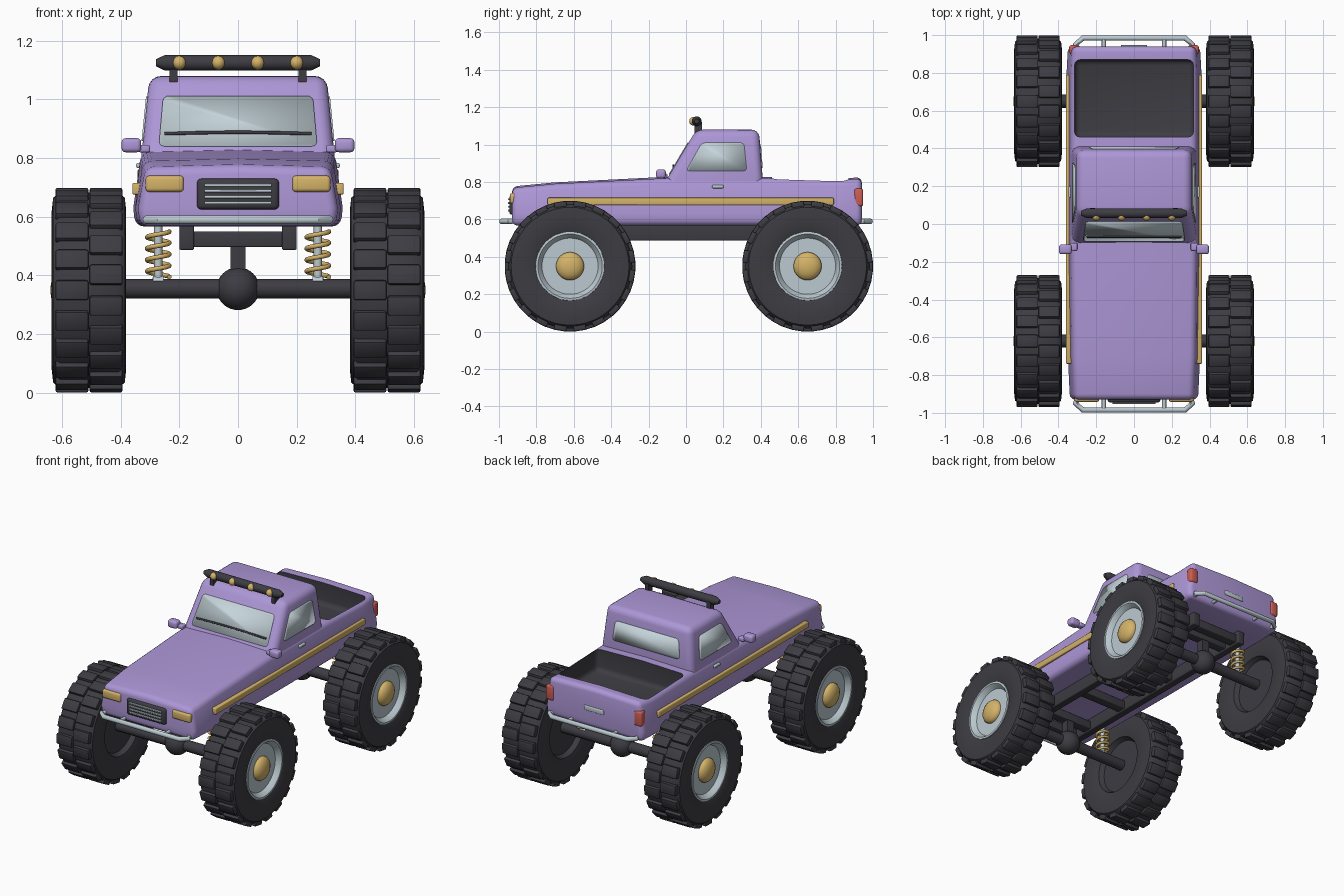
import bpy, bmesh, math
from mathutils import Matrix, Vector

if "Cube" in bpy.data.objects:
    bpy.data.objects.remove(bpy.data.objects["Cube"])


def material(name, *rgb):
    m = bpy.data.materials.new(name)
    m.use_nodes = True
    m.diffuse_color = (*rgb, 1)
    m.node_tree.nodes["Principled BSDF"].inputs["Base Color"].default_value = (*rgb, 1)
    return m


PURPLE = material("purple paint", .42, .31, .68)
DARK = material("dark rubber", .045, .045, .055)
GOLD = material("gold", .66, .45, .14)
CHROME = material("pale metal", .50, .59, .63)
GLASS = material("pale glass", .56, .66, .70)
RED = material("red lamp", .60, .11, .09)


def smooth(ob, angle=40):
    bpy.ops.object.select_all(action="DESELECT")
    ob.select_set(True)
    bpy.context.view_layer.objects.active = ob
    bpy.ops.object.shade_smooth_by_angle(angle=math.radians(angle))


def finish(name, bm, mat, bevel=0, segments=3):
    bmesh.ops.recalc_face_normals(bm, faces=bm.faces)
    if bevel:
        sharp = [e for e in bm.edges if e.calc_face_angle(0) > .5]
        bmesh.ops.bevel(bm, geom=sharp, offset=bevel, segments=segments, profile=.5,
                        affect="EDGES", clamp_overlap=True)
    mesh = bpy.data.meshes.new(name)
    bm.to_mesh(mesh)
    bm.free()
    ob = bpy.data.objects.new(name, mesh)
    bpy.context.collection.objects.link(ob)
    mesh.materials.append(mat)
    smooth(ob)
    return ob


def box(name, xs, ys, zs, mat, bevel=0):
    bm = bmesh.new()
    spans = (xs, ys, zs)
    size = Matrix.Diagonal([abs(b - a) for a, b in spans] + [1])
    centre = Matrix.Translation([(a + b) / 2 for a, b in spans])
    bmesh.ops.create_cube(bm, size=1, matrix=centre @ size)
    return finish(name, bm, mat, bevel)


def loft(name, rings, mat, bevel):
    bm = bmesh.new()
    loops = [[bm.verts.new(p) for p in ring] for ring in rings]
    n = len(loops[0])
    for a, b in zip(loops, loops[1:]):
        for i in range(n):
            j = (i + 1) % n
            bm.faces.new((a[i], a[j], b[j], b[i]))
    bm.faces.new(loops[0])
    bm.faces.new(loops[-1])
    return finish(name, bm, mat, bevel, 4)


def lathe(name, profile, mat, centre, side=1):
    # profile of (radius, x) turned about the x axis
    bm = bmesh.new()
    vs = [bm.verts.new((x * side, 0, r)) for r, x in profile]
    es = [bm.edges.new(p) for p in zip(vs, vs[1:])]
    bmesh.ops.spin(bm, geom=vs + es, cent=(0, 0, 0), axis=(1, 0, 0),
                   angle=math.tau, steps=48)
    bmesh.ops.remove_doubles(bm, verts=bm.verts, dist=1e-4)
    bmesh.ops.translate(bm, verts=bm.verts, vec=centre)
    return finish(name, bm, mat)


def plate(name, corners, mat, radius=.02):
    bm = bmesh.new()
    vs = [bm.verts.new(c) for c in corners]
    bm.faces.new(vs)
    bmesh.ops.bevel(bm, geom=vs, offset=radius, segments=4, profile=.5, affect="VERTICES")
    ob = finish(name, bm, mat)
    mod = ob.modifiers.new("thickness", "SOLIDIFY")
    mod.thickness, mod.offset = .009, 0
    return ob


def tube(name, points, radius, mat):
    cu = bpy.data.curves.new(name, "CURVE")
    cu.dimensions = "3D"
    cu.bevel_depth, cu.bevel_resolution, cu.use_fill_caps = radius, 3, True
    sp = cu.splines.new("POLY")
    sp.points.add(len(points) - 1)
    for p, co in zip(sp.points, points):
        p.co = (*co, 1)
    ob = bpy.data.objects.new(name, cu)
    bpy.context.collection.objects.link(ob)
    cu.materials.append(mat)
    bpy.ops.object.select_all(action="DESELECT")
    ob.select_set(True)
    bpy.context.view_layer.objects.active = ob
    bpy.ops.object.convert(target="MESH")
    smooth(bpy.context.object)


# Body shell: stations of y, width scale, top height
def body_ring(y, k, top):
    half = [(.35 * k, .567), (.357 * k, .63), (.33 * k, top)]
    return ([(-x, y, z) for x, z in half] + [(0, y, top + .008)]
            + [(x, y, z) for x, z in reversed(half)])


stations = [(-.93, .95, .768), (-.7, .98, .79), (-.1, 1, .82), (.42, 1, .82),
            (.8, 1, .808), (.94, .98, .818)]
body = loft("body", [body_ring(*s) for s in stations], PURPLE, .03)

# Truck bed, cut out with dark inner faces
cutter = box("bed_cutter", (-.315, .315), (.46, .87), (.68, 1), DARK, .03)
cutter.data.materials.clear()
for ob in (body, cutter):
    ob.data.materials.clear()
    ob.data.materials.append(PURPLE)
    ob.data.materials.append(DARK)
for f in cutter.data.polygons:
    f.material_index = 1
cut = body.modifiers.new("bed", "BOOLEAN")
cut.operation, cut.solver, cut.object = "DIFFERENCE", "EXACT", cutter
bpy.context.view_layer.objects.active = body
bpy.ops.object.modifier_apply(modifier=cut.name)
bpy.data.objects.remove(cutter)
smooth(body)


# Cab, with its sloping planes as functions of height
def slope(low, high):
    return lambda z: low + (high - low) * (z - .82) / .26


front_y, rear_y, side_x = slope(-.10, .055), slope(.41, .39), slope(.328, .302)


def cab_ring(z):
    x, f, r = side_x(z), front_y(z), rear_y(z)
    return [(-x, f, z), (x, f, z), (x, r, z), (-x, r, z)]


loft("cab", [cab_ring(.76), cab_ring(1.08)], PURPLE, .04)
lo, hi = .84, 1.01
plate("windshield", [(-.27, front_y(lo), lo), (.27, front_y(lo), lo),
                     (.255, front_y(hi), hi), (-.255, front_y(hi), hi)], GLASS)
lo, hi = .875, 1.0
plate("rear_window", [(-.24, rear_y(lo), lo), (.24, rear_y(lo), lo),
                      (.225, rear_y(hi), hi), (-.225, rear_y(hi), hi)], GLASS)
tube("wiper", [(x / 10, front_y(.885) - .006, .888 - x * x * .0008) for x in
               (-2.5, -1, 0, 1, 2.5)], .006, DARK)

# Roof light bar
bar = [(0, -.28), (.012, -.28), (.026, -.25), (.026, .25), (.012, .28), (0, .28)]
lathe("light_bar", bar, DARK, (0, .057, 1.125))
for x in (-.2, -.067, .067, .2):
    bm = bmesh.new()
    bmesh.ops.create_uvsphere(bm, u_segments=16, v_segments=10, radius=.023,
                              matrix=Matrix.Translation((x, .04, 1.125)))
    finish("roof_lamp", bm, GOLD)

# Nose and tail details
box("grille", (-.14, .14), (-.945, -.9), (.625, .73), DARK, .015)
for i in range(4):
    z = .648 + i * .02
    box("grille_bar", (-.115, .115), (-.952, -.93), (z - .005, z + .005), CHROME, .003)
box("rear_plate", (-.07, .07), (.92, .947), (.675, .705), CHROME, .005)
for name, s in (("front", -1), ("rear", 1)):
    y = s * .985
    tube(name + "_bumper", [(-.3, s * .93, .59), (-.31, s * .95, .59), (-.27, y, .59),
                            (.27, y, .59), (.31, s * .95, .59), (.3, s * .93, .59)],
         .015, CHROME)
    for x in (-.16, .16):
        tube("bumper_bracket", [(x, s * .9, .59), (x, y, .59)], .011, CHROME)

# Paired side parts
for s in (1, -1):
    box("headlight", (s * .185, s * .315), (-.942, -.895), (.685, .74), GOLD, .012)
    box("tail_light", (s * .288, s * .343), (.9, .947), (.67, .765), RED, .012)
    box("side_stripe", (s * .325, s * .36), (-.74, .79), (.676, .716), GOLD, .006)
    box("door_handle", (s * .32, s * .347), (.14, .2), (.766, .784), CHROME, .006)
    box("mirror", (s * .33, s * .397), (-.16, -.108), (.82, .868), PURPLE, .014)
    box("mirror_arm", (s * .3, s * .34), (-.14, -.1), (.82, .845), PURPLE, .006)
    box("light_bar_post", (s * .207, s * .233), (.045, .085), (1.05, 1.12), DARK)
    box("frame_rail", (s * .15, s * .2), (-.8, .8), (.487, .57), DARK, .006)
    lo, hi = .858, 1.01
    plate("side_window", [(s * side_x(z), y, z) for y, z in
                          ((.0, lo), (.325, lo), (.31, hi), (.085, hi))], GLASS)
for y in (-.75, -.3, .15, .75):
    box("cross_member", (-.17, .17), (y - .03, y + .03), (.497, .55), DARK, .005)

# Axles, suspension and wheels
tyre = [(0, -.085), (.165, -.085), (.18, -.115), (.21, -.122), (.27, -.127), (.315, -.122),
        (.333, -.1), (.333, .1), (.315, .122), (.27, .127), (.21, .122), (.18, .112),
        (.175, .07)]
rim = [(.185, .1), (.183, .118), (.172, .12), (.162, .108), (.15, .088), (0, .088)]
hub = [(.075, .08), (.075, .098), (.066, .112), (.045, .124), (.02, .13), (0, .131)]
for where, y in (("front", -.62), ("rear", .65)):
    tube(where + "_axle", [(-.42, y, .355), (.42, y, .355)], .035, DARK)
    box(where + "_axle_post", (-.025, .025), (y - .025, y + .025), (.4, .53), DARK)
    box(where + "_axle_mount", (-.17, .17), (y - .03, y + .03), (.497, .55), DARK, .005)
    bm = bmesh.new()
    bmesh.ops.create_uvsphere(bm, u_segments=32, v_segments=16, radius=.073,
                              matrix=Matrix.Translation((0, y, .355)))
    finish(where + "_differential", bm, DARK)
    for s in (1, -1):
        x = s * .272
        tube("shock", [(x, y, .37), (x, y, .58)], .014, CHROME)
        lathe("shock_foot", [(0, -.02), (.02, -.018), (.02, .018), (0, .02)],
              CHROME, (x, y, .378))
        turns = [(i / 16 * math.tau, .395 + i / 64 * .155) for i in range(65)]
        tube("spring", [(x + .038 * math.cos(a), y + .038 * math.sin(a), z)
                        for a, z in turns], .008, GOLD)

        centre = Vector((s * .508, y, .35))
        lathe(where + "_tyre", tyre, DARK, centre, s)
        lathe(where + "_rim", rim, CHROME, centre, s)
        lathe(where + "_hub", hub, GOLD, centre, s)
        bm = bmesh.new()
        for i in range(40):
            row = 1 if i % 2 else -1
            m = (Matrix.Translation(centre) @ Matrix.Rotation(i * math.tau / 40, 4, "X")
                 @ Matrix.Translation((row * .058, 0, .331))
                 @ Matrix.Diagonal((.112, .068, .036, 1)))
            bmesh.ops.create_cube(bm, size=1, matrix=m)
        finish(where + "_tread", bm, DARK, .007, 2)
